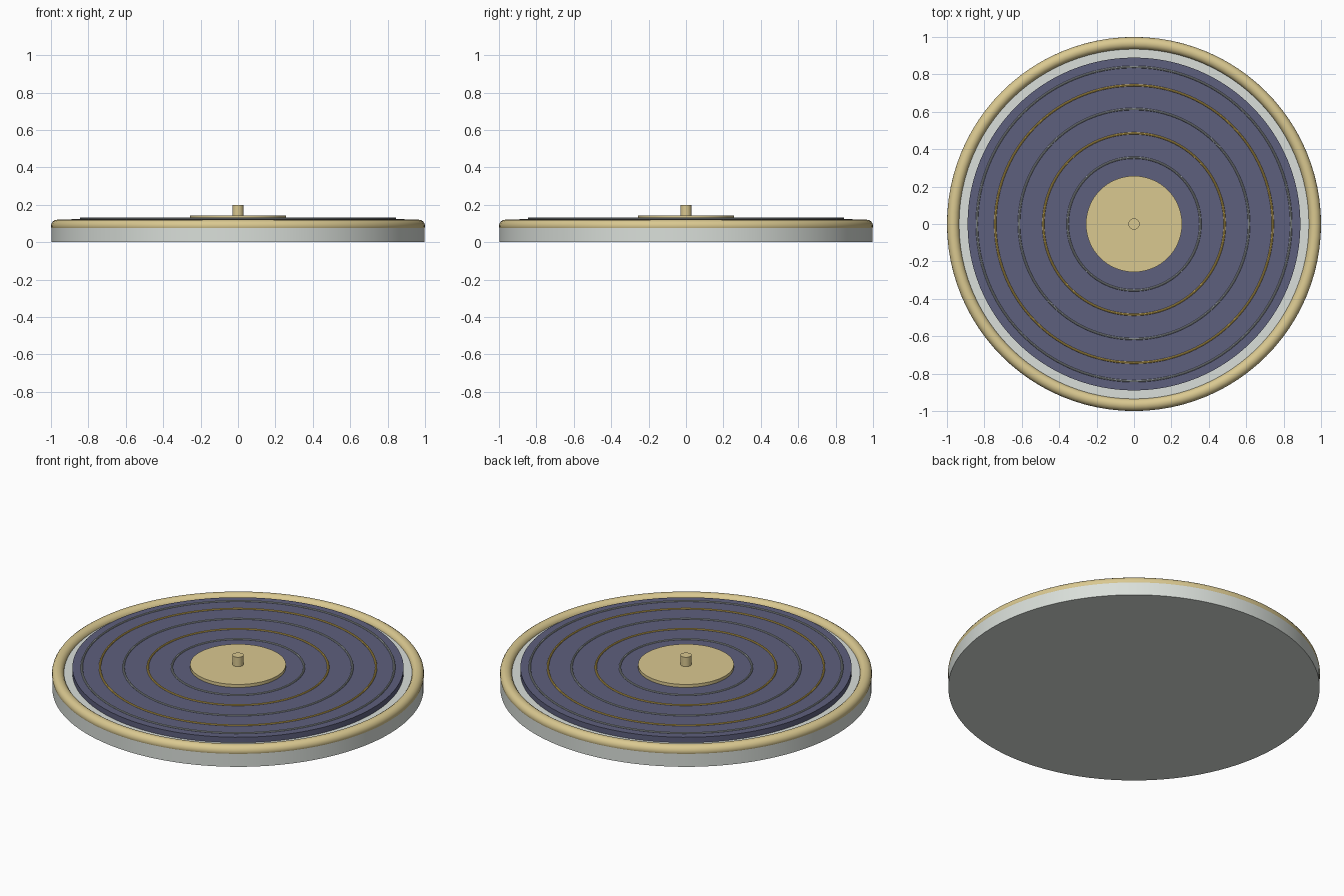
import bpy
import math

default = bpy.data.objects.get("Cube")
if default:
    bpy.data.objects.remove(default, do_unlink=True)


def material(name, rgb):
    mat = bpy.data.materials.new(name)
    mat.use_nodes = True
    color = (*rgb, 1.0)
    mat.diffuse_color = color
    mat.node_tree.nodes["Principled BSDF"].inputs["Base Color"].default_value = color
    return mat


silver = material("pale silver", (0.70, 0.74, 0.70))
slate = material("slate blue", (0.11, 0.115, 0.205))
brass = material("pale brass", (0.70, 0.58, 0.28))
gold = material("bright gold", (0.66, 0.46, 0.10))
steel = material("grey steel", (0.33, 0.36, 0.37))


def finish(name, mat):
    obj = bpy.context.object
    obj.name = name
    obj.data.name = name
    obj.data.materials.append(mat)
    bpy.ops.object.shade_smooth_by_angle(angle=math.radians(35))
    return obj


def disc(name, radius, bottom, top, mat, sides=96):
    bpy.ops.mesh.primitive_cylinder_add(
        vertices=sides, radius=radius, depth=top - bottom,
        location=(0, 0, (bottom + top) / 2))
    return finish(name, mat)


def ring(name, radius, thickness, height, mat, sides=8):
    bpy.ops.mesh.primitive_torus_add(
        major_radius=radius, minor_radius=thickness, major_segments=96,
        minor_segments=sides, location=(0, 0, height))
    return finish(name, mat)


# Stacked round body
disc("base_plate", 0.998, 0, 0.093, silver)
ring("outer_rim", 0.967, 0.033, 0.087, brass, 16)
disc("platter", 0.89, 0.08, 0.125, slate)

# Thin raised rings, alternating steel and gold
for i, radius in enumerate((0.355, 0.485, 0.615, 0.742, 0.84)):
    ring(f"groove_ring_{i + 1}", radius, 0.006, 0.126, gold if i % 2 else steel)

# Centre plate and spindle
disc("centre_plate", 0.257, 0.12, 0.143, brass)
disc("spindle", 0.03, 0.14, 0.198, brass, 32)
